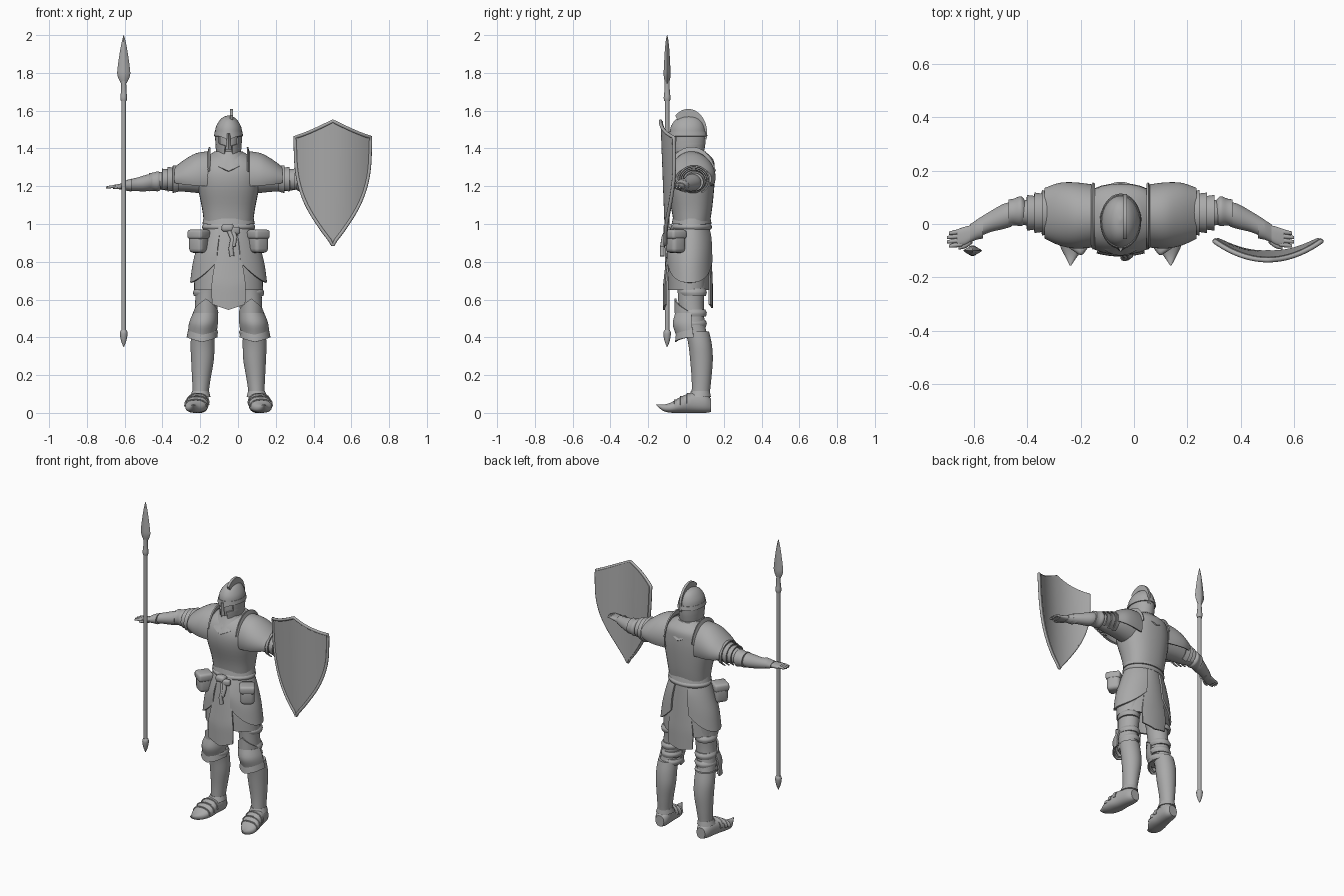
import bpy, bmesh
from math import sin, cos, radians, copysign
from mathutils import Matrix, Vector

if "Cube" in bpy.data.objects:
    bpy.data.objects.remove(bpy.data.objects["Cube"])

GREY = (0.4, 0.4, 0.4, 1)
steel = bpy.data.materials.new("plain grey")
steel.use_nodes = True
steel.diffuse_color = GREY
steel.node_tree.nodes["Principled BSDF"].inputs["Base Color"].default_value = GREY
BODY_X = -0.05


def finish(name, bm, mirror=False, offset=BODY_X, angle=40):
    mesh = bpy.data.meshes.new(name)
    bmesh.ops.recalc_face_normals(bm, faces=bm.faces)
    bm.to_mesh(mesh)
    bm.free()
    mesh.materials.append(steel)
    obj = bpy.data.objects.new(name, mesh)
    bpy.context.collection.objects.link(obj)
    obj.location.x = offset
    bpy.ops.object.select_all(action='DESELECT')
    obj.select_set(True)
    bpy.context.view_layer.objects.active = obj
    bpy.ops.object.shade_smooth_by_angle(angle=radians(angle))
    if mirror:
        obj.modifiers.new("Mirror", 'MIRROR').use_mirror_merge = False
    return obj


def surface(name, fn, nu=24, nv=12, thick=0, cap=False, **kw):
    """Grid of quads from fn(u, v), optionally thickened or capped."""
    bm = bmesh.new()
    grid = [[bm.verts.new(fn(i / nu, j / nv)) for i in range(nu + 1)] for j in range(nv + 1)]
    for a, b in zip(grid, grid[1:]):
        for i in range(nu):
            bm.faces.new((a[i], a[i + 1], b[i + 1], b[i]))
    bmesh.ops.remove_doubles(bm, verts=bm.verts, dist=0.00005)
    if cap:
        bmesh.ops.holes_fill(bm, edges=bm.edges, sides=0)
    bmesh.ops.recalc_face_normals(bm, faces=bm.faces)
    if thick:
        bmesh.ops.solidify(bm, geom=bm.faces[:], thickness=thick)
    return finish(name, bm, **kw)


def blend(rows, t):
    """Smooth interpolation through rows of numbers."""
    f = t * (len(rows) - 1)
    k = min(int(f), len(rows) - 2)
    f -= k
    a, b, c, d = (rows[max(0, min(len(rows) - 1, k + n))] for n in (-1, 0, 1, 2))
    return [q + f / 2 * (r - p + f * (2 * p - 5 * q + 4 * r - s + f * (3 * (q - r) + s - p)))
            for p, q, r, s in zip(a, b, c, d)]


def loft(name, axis, rows, arc=(0, 360), hem=None, power=2, thick=0, nu=32, **kw):
    """Rows are (position along axis, two centre values, two radii)."""
    def fn(u, v):
        pos, c1, c2, r1, r2 = blend(rows, v)
        deg = arc[0] + (arc[1] - arc[0]) * u
        a, b = cos(radians(deg)), sin(radians(deg))
        p = c1 + r1 * copysign(abs(a) ** (2 / power), a)
        q = c2 + r2 * copysign(abs(b) ** (2 / power), b)
        if hem:
            pos += hem(deg) * v
        return {'x': (pos, p, q), 'y': (p, pos, q), 'z': (p, q, pos)}[axis]
    closed = arc == (0, 360)
    return surface(name, fn, nu, 4 * (len(rows) - 1), thick, closed and not thick, **kw)


def tube(name, points, radius, offset=BODY_X, cyclic=False):
    data = bpy.data.curves.new(name, 'CURVE')
    data.dimensions = '3D'
    data.bevel_depth, data.bevel_resolution, data.use_fill_caps = radius, 3, True
    line = data.splines.new('POLY')
    line.points.add(len(points) - 1)
    for pt, co in zip(line.points, points):
        pt.co = (*co, 1)
    line.use_cyclic_u = cyclic
    data.materials.append(steel)
    obj = bpy.data.objects.new(name, data)
    bpy.context.collection.objects.link(obj)
    obj.location.x = offset


def block(name, centre, size, turn=0, bevel=0.015, **kw):
    bm = bmesh.new()
    bmesh.ops.create_cube(bm, size=1)
    bmesh.ops.scale(bm, vec=size, verts=bm.verts)
    bmesh.ops.bevel(bm, geom=bm.edges[:], offset=bevel, segments=3, profile=0.5, affect='EDGES')
    bmesh.ops.transform(bm, verts=bm.verts, matrix=Matrix.Translation(centre) @ Matrix.Rotation(radians(turn), 4, 'Z'))
    finish(name, bm, **kw)


def front(deg, width):
    return max(0, 1 - abs(deg - 270) / width)


# Cuirass, neck and collar
loft("cuirass", 'z', [(.99, 0, .03, .128, .093), (1.08, 0, .03, .14, .108), (1.2, 0, .02, .163, .13),
                      (1.28, 0, .02, .165, .132), (1.34, 0, .03, .14, .115), (1.385, 0, .03, .07, .07)], power=2.3)
loft("cuirass_lower_edge", 'z', [(1.03, 0, .03, .133, .1), (1.0, 0, .03, .139, .106)], thick=.008)
loft("neck", 'z', [(1.3, 0, .03, .06, .06), (1.42, 0, .015, .05, .06)])
loft("collar", 'z', [(1.385, 0, .02, .075, .085), (1.35, 0, .02, .095, .112), (1.325, 0, .02, .115, .138)],
     hem=lambda d: -.045 * (front(d, 50) + front(d + 180, 50)), thick=.01, nu=48)

# Helmet with an open face
SHELL = [(1.335, 0, .01, .062, .075), (1.38, 0, .01, .066, .085), (1.43, 0, .01, .07, .093), (1.475, 0, .01, .071, .095)]


def cheek(u, v):
    z, _, cy, rx, ry = blend(SHELL, v)
    gap = 48 if .6 < v < .9 else 13 + 8 * (1 - v)
    a = radians(270 + gap + (360 - 2 * gap) * u)
    return rx * cos(a), cy + ry * sin(a), z


surface("helmet_cheeks", cheek, 48, 16, thick=.008)
loft("face", 'z', [(1.36, 0, .01, .05, .066), (1.42, 0, .01, .058, .078), (1.48, 0, .01, .058, .078)])
loft("helmet_dome", 'z', [(1.465, 0, .01, .073, .097), (1.51, 0, .01, .068, .092), (1.545, 0, .012, .05, .074),
                          (1.566, 0, .014, .028, .045), (1.575, 0, .015, .002, .003)])
loft("helmet_brow", 'z', [(1.49, 0, .01, .073, .099), (1.465, 0, .01, .077, .104)],
     hem=lambda d: -.018 * front(d, 40), thick=.006, nu=48)
surface("nose_guard", lambda u, v: ((u - .5) * (.016 + .016 * v), -.091 - .014 * (1 - abs(2 * u - 1)), 1.48 - .085 * v),
        2, 4, thick=.008)


def crest(u, v):
    a = radians(-15 + 148 * u)
    return 0, .012 + cos(a) * (.075 + .025 * v), 1.48 + sin(a) * (.075 + .054 * v)


surface("helmet_crest", crest, 24, 3, thick=.016).location.x += .008

# Shoulders
loft("pauldrons", 'x', [(.105, .03, 1.25, .118, .135), (.17, .032, 1.25, .124, .125), (.23, .037, 1.245, .117, .098),
                        (.285, .04, 1.24, .095, .062)], arc=(-22, 202), thick=.012, mirror=True)
loft("pauldron_flanges", 'x', [(.112, .03, 1.25, .115, .13), (.104, .03, 1.255, .128, .153)],
     arc=(10, 170), thick=.008, mirror=True)
for i in range(3):
    x, r = .265 + .028 * i, .085 - .009 * i
    loft("shoulder_lame", 'x', [(x, .042, 1.235, r - .004, r - .012), (x + .03, .042, 1.232, r, r - .006)],
         arc=(-60, 240), thick=.007, mirror=True)

# Arms
loft("upper_arms", 'x', [(.13, .035, 1.25, .08, .09), (.22, .04, 1.24, .07, .07), (.31, .042, 1.23, .056, .055),
                         (.37, .042, 1.228, .045, .045), (.42, .038, 1.222, .044, .042)], mirror=True)
loft("elbow_guards", 'x', [(.36, .045, 1.226, .046, .046), (.375, .048, 1.226, .056, .053), (.4, .045, 1.224, .05, .048),
                           (.42, .04, 1.222, .052, .049)], mirror=True)
loft("vambraces", 'x', [(.41, .036, 1.222, .046, .044), (.44, .028, 1.216, .047, .043), (.49, .008, 1.209, .039, .035),
                        (.54, -.018, 1.204, .034, .028)], mirror=True)
loft("gauntlet_cuffs", 'x', [(.515, -.012, 1.206, .042, .034), (.54, -.022, 1.204, .037, .028),
                             (.565, -.035, 1.2, .034, .019)], mirror=True)
loft("palms", 'x', [(.55, -.03, 1.2, .027, .017), (.58, -.043, 1.198, .034, .014), (.613, -.052, 1.196, .032, .01)],
     power=2.6, mirror=True)
for i in range(4):
    y, tip = -.028 - .016 * i, .643 + .007 * (i in (1, 2))
    loft("finger", 'x', [(.595, y, 1.197, .009, .009), (.62, y - .003, 1.197, .009, .008),
                         (tip, y - .007, 1.193, .006, .006)], nu=10, mirror=True)
loft("thumbs", 'x', [(.555, -.06, 1.196, .012, .011), (.58, -.078, 1.194, .012, .01), (.607, -.09, 1.192, .006, .006)],
     nu=10, mirror=True)

# Belt, skirt and tabard
loft("skirt", 'z', [(1.0, 0, .03, .125, .09), (.9, 0, .025, .15, .105), (.78, 0, .02, .178, .115),
                    (.65, 0, .02, .183, .116)], thick=.012)
loft("side_tassets", 'z', [(.985, 0, .028, .132, .098), (.9, 0, .025, .16, .114), (.8, 0, .02, .188, .124),
                           (.69, 0, .02, .204, .126)], arc=(-72, 72),
     hem=lambda d: .11 * abs(d / 72) ** 2.5, thick=.01, mirror=True)
loft("belt", 'z', [(1.005, 0, .03, .127, .094), (.987, 0, .03, .141, .108), (.97, 0, .03, .135, .102)], thick=.008)


def tabard(name, y_top, y_low, drop):
    widths = [(.055,), (.066,), (.076,), (.09,), (.088,)]

    def fn(u, v):
        s = 2 * u - 1
        point = drop * (1 - abs(s)) * v
        y = y_top + (y_low - y_top) * min(1, v * 1.4) ** .8
        return s * blend(widths, v)[0], y + .012 * s * s * (1 if y < 0 else -1), .985 - .41 * v - point
    surface(name, fn, 12, 16, thick=.01)


tabard("front_tabard", -.08, -.122, .03)
tabard("back_tabard", .126, .142, .02)
block("belt_knot", (-.005, -.095, .98), (.065, .05, .042), bevel=.016)
block("belt_knot_end", (.035, -.1, .965), (.05, .03, .04), 20, bevel=.012)
tube("belt_tail_long", [(0, -.1, .97), (.022, -.118, .92), (.012, -.126, .87), (.018, -.126, .83)], .013)
tube("belt_tail_short", [(.02, -.1, .97), (.035, -.118, .93), (.025, -.125, .88)], .012)
block("pouches", (.158, -.055, .905), (.085, .085, .115), 35, bevel=.022, mirror=True)
block("pouch_flaps", (.158, -.057, .945), (.094, .094, .05), 35, mirror=True)

# Legs
loft("thighs", 'z', [(.76, .105, .025, .08, .085), (.65, .112, .027, .064, .072), (.56, .118, .028, .06, .066),
                     (.47, .13, .04, .056, .06), (.4, .136, .055, .054, .06)], mirror=True)
for z in (.64, .53, .475, .425):
    loft("leg_band", 'z', [(z + .018, .12, .035, .058, .066), (z, .122, .036, .066, .074),
                           (z - .02, .124, .038, .06, .067)], mirror=True)
loft("knee_guards", 'z', [(.53, .122, .028, .066, .085), (.48, .132, .03, .076, .1), (.435, .138, .035, .076, .09),
                          (.41, .14, .04, .072, .085)], arc=(180, 360),
     hem=lambda d: -.025 * front(d, 60), thick=.01, mirror=True)
surface("knee_guard_peaks", lambda u, v: (.12 - .066 * cos(radians(180 * u)), .028 - .088 * sin(radians(180 * u)),
                                          .53 + v * .075 * (1 - abs(2 * u - 1))), 16, 4, thick=.01, mirror=True)
loft("knee_flares", 'z', [(.45, .138, .035, .074, .085), (.4, .14, .04, .082, .098)], arc=(180, 360),
     hem=lambda d: -.025 * front(d, 70), thick=.008, mirror=True)
loft("greaves", 'z', [(.43, .136, .06, .06, .062), (.36, .138, .075, .063, .062), (.28, .138, .082, .06, .06),
                      (.18, .144, .082, .049, .052), (.1, .148, .078, .042, .048), (.05, .15, .078, .045, .05)], mirror=True)
tube_z = [(.115, .148, .076, .045, .05), (.085, .15, .07, .054, .062)]
loft("ankle_flares", 'z', tube_z, hem=lambda d: -.02 * front(d, 60), thick=.006, mirror=True)

# Pointed shoes
FOOT = [(.132, .15, .04, .03, .035), (.1, .152, .05, .046, .05), (.03, .16, .053, .053, .053), (-.03, .168, .042, .06, .042),
        (-.08, .178, .028, .049, .027), (-.12, .185, .027, .024, .017), (-.155, .188, .042, .003, .004)]
loft("shoes", 'y', FOOT, power=2.3, mirror=True)
for t in (.4, .5, .6):
    y, cx, cz, rx, rz = blend(FOOT, t)
    loft("shoe_lame", 'y', [(y + .02, cx, cz, rx + .002, rz + .003), (y, cx, cz, rx + .006, rz + .007)],
         arc=(0, 180), thick=.005, power=2.3, mirror=True)

# Shield
SHIELD_W = [(.2,), (.198,), (.195,), (.186,), (.168,), (.14,), (.1,), (.052,), (.003,)]


def shield(u, v):
    s = 2 * u - 1
    x = s * blend(SHIELD_W, v)[0]
    top = 1.46 + .085 * (1 - abs(s)) ** 1.2
    return .502 + x, -.135 + 1.75 * x * x + .025 * v, .89 + (1 - v) * (top - .89)


surface("shield", shield, 24, 24, thick=.012, offset=0)
steps = [i / 24 for i in range(25)]
edge = [(u, 0) for u in steps] + [(1, v) for v in steps[1:]] + [(0, v) for v in steps[:0:-1]]
tube("shield_rim", [shield(u, v) for u, v in edge], .009, 0, True)

# Spear
SX, SY = -.605, -.1


def spear_part(name, rows, **kw):
    loft(name, 'z', [(z, SX, SY, rx, ry) for z, rx, ry in rows], nu=16, offset=0, **kw)


spear_part("spear_shaft", [(.4, .012, .012), (1.72, .012, .012)])
spear_part("spear_socket", [(1.65, .015, .015), (1.67, .018, .018), (1.71, .014, .014), (1.78, .013, .013)])
spear_part("spear_blade", [(1.74, .012, .01), (1.785, .033, .018), (1.83, .032, .017), (1.92, .019, .012),
                           (1.97, .009, .007), (2.0, .001, .001)], power=1.3)
spear_part("spear_butt", [(.44, .013, .013), (.425, .02, .02), (.4, .018, .018), (.375, .012, .012), (.35, .002, .002)])
